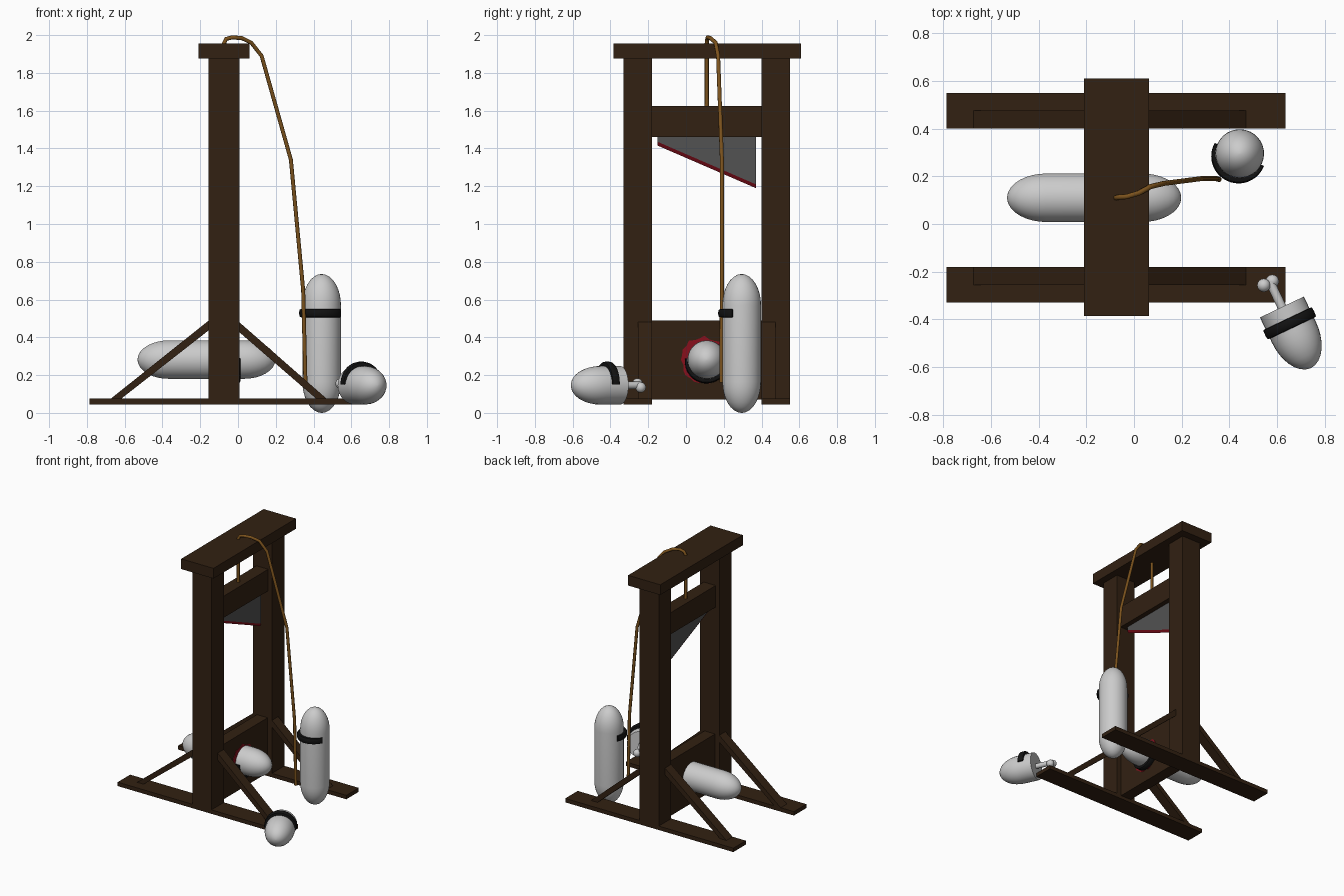
import bpy, bmesh, math, random
from mathutils import Vector, Matrix

if "Cube" in bpy.data.objects:
    bpy.data.objects.remove(bpy.data.objects["Cube"])

random.seed(3)
YC = 0.11          # centre line between the two posts
XC = -0.075        # middle of the posts in depth


def material(name, color):
    m = bpy.data.materials.new(name)
    m.diffuse_color = (*color, 1)
    m.use_nodes = True
    m.node_tree.nodes["Principled BSDF"].inputs["Base Color"].default_value = m.diffuse_color
    return m


WOOD = material("dark_wood", (0.032, 0.015, 0.006))
ROPE = material("rope", (0.2, 0.085, 0.012))
STEEL = material("steel", (0.085, 0.085, 0.085))
RED = material("red", (0.25, 0.005, 0.012))
BLACK = material("black", (0.006, 0.006, 0.006))


def finish(bm, name, mat=None, matrix=None, smooth=False):
    bmesh.ops.recalc_face_normals(bm, faces=bm.faces)
    me = bpy.data.meshes.new(name)
    bm.to_mesh(me)
    bm.free()
    ob = bpy.data.objects.new(name, me)
    bpy.context.collection.objects.link(ob)
    if mat:
        me.materials.append(mat)
    if matrix:
        ob.matrix_world = matrix
    if smooth:
        bpy.ops.object.select_all(action='DESELECT')
        ob.select_set(True)
        bpy.context.view_layer.objects.active = ob
        bpy.ops.object.shade_smooth_by_angle(angle=math.radians(40))
    return ob


def prism(name, points, direction, mat):
    """Flat polygon extruded along a vector."""
    bm = bmesh.new()
    f = bm.faces.new([bm.verts.new(p) for p in points])
    r = bmesh.ops.extrude_face_region(bm, geom=[f])
    bmesh.ops.translate(bm, vec=direction,
                        verts=[v for v in r['geom'] if isinstance(v, bmesh.types.BMVert)])
    bm.faces.index_update()
    return finish(bm, name, mat)


def box(name, x, y, z, mat):
    pts = [(x[0], y[0], z[0]), (x[1], y[0], z[0]), (x[1], y[1], z[0]), (x[0], y[1], z[0])]
    return prism(name, pts, (0, 0, z[1] - z[0]), mat)


def bridge(bm, rings, closed=True):
    n = len(rings[0])
    for a, b in zip(rings, rings[1:]):
        for i in range(n):
            j = (i + 1) % n
            bm.faces.new((a[i], a[j], b[j], b[i]))
    bm.faces.new(rings[0])
    bm.faces.new(rings[-1])


def frame(origin, axis, facing):
    """Local z runs along the axis, local x points where the figure faces."""
    z = Vector(axis).normalized()
    x = Vector(facing)
    x = (x - z * x.dot(z)).normalized()
    return Matrix.Translation(origin) @ Matrix((x, z.cross(x), z)).transposed().to_4x4()


def figure(name, matrix, length, cut=False, r=0.102, cap=0.165, n=32):
    """Capsule body, optionally with a flat cut end, plus its crescent collar."""
    bm = bmesh.new()
    steps = [math.radians(a) for a in (88, 78, 66, 54, 42, 30, 20, 10, 0)]
    top = [(r * math.cos(a), length - cap + cap * math.sin(a)) for a in reversed(steps)]
    bottom = [(r, 0)] if cut else [(r * math.cos(a), cap - cap * math.sin(a)) for a in steps]
    rings = [[bm.verts.new((q * math.cos(2 * math.pi * i / n), q * math.sin(2 * math.pi * i / n), h))
              for i in range(n)] for q, h in bottom + top]
    bridge(bm, rings)
    finish(bm, name + "_body", None, matrix, True)

    bm = bmesh.new()
    rings = []
    for k in range(25):
        t = k / 24
        a = math.radians(-88 + 176 * t)
        w = 0.006 + 0.012 * math.sin(math.pi * t)
        rings.append([])
        for s in range(12):
            b = 2 * math.pi * s / 12
            cb, sb = math.cos(b), math.sin(b)
            q = 0.108 + w * math.copysign(abs(cb) ** 0.6, cb)
            h = length - 0.207 + 0.022 * math.copysign(abs(sb) ** 0.6, sb)
            rings[-1].append(bm.verts.new((q * math.cos(a), q * math.sin(a), h)))
    bridge(bm, rings)
    finish(bm, name + "_collar", BLACK, matrix, True)


# feet, posts and braces, repeated for each side
for side, s in (("near", -1), ("far", 1)):
    inner, outer = YC + s * 0.29, YC + s * 0.44
    ys = sorted((inner, outer))
    box(side + "_foot", (-0.785, 0.635), ys, (0.045, 0.075), WOOD)
    box(side + "_post", (-0.155, 0.007), ys, (0.045, 1.88), WOOD)
    for end, pts in (("left", ((-0.68, 0.07), (-0.625, 0.07), (-0.145, 0.445), (-0.145, 0.497))),
                     ("right", ((0.475, 0.07), (0.42, 0.07), (-0.002, 0.435), (-0.002, 0.488)))):
        prism(f"{side}_{end}_brace", [(x, inner, z) for x, z in pts], (0, s * 0.075, 0), WOOD)

# cross pieces
box("top_beam", (-0.21, 0.062), (-0.385, 0.61), (1.877, 1.955), WOOD)
box("neck_board", (XC - 0.045, XC + 0.045), (-0.18, 0.4), (0.07, 0.49), WOOD)
box("blade_carrier", (XC - 0.05, XC + 0.05), (-0.18, 0.4), (1.46, 1.625), WOOD)

# slanted blade and its stained edge
prism("blade", [(XC - 0.012, y, z) for y, z in ((-0.15, 1.46), (0.37, 1.46), (0.37, 1.21), (-0.15, 1.435))],
      (0.024, 0, 0), STEEL)
prism("blade_edge", [(XC - 0.012, -0.15, 1.435), (XC + 0.012, -0.15, 1.435), (XC, -0.15, 1.418)],
      (0, 0.0001, 0), STEEL)
bm = bmesh.new()
ends = [[bm.verts.new(p) for p in ((XC - 0.012, y, z), (XC + 0.012, y, z), (XC, y, z - 0.02))]
        for y, z in ((-0.15, 1.435), (0.37, 1.21))]
bridge(bm, ends)
finish(bm, "blade_stained_edge", RED)

# splash around the neck hole
bm = bmesh.new()
ring = []
for i in range(28):
    a, q = 2 * math.pi * i / 28, random.uniform(0.112, 0.132)
    ring.append((XC + 0.044, YC - 0.012 + q * math.cos(a), 0.28 + q * math.sin(a)))
bm.free()
prism("splash", ring, (0.004, 0, 0), RED)

# rope over the beam and down to the standing figure
cu = bpy.data.curves.new("rope", 'CURVE')
cu.dimensions = '3D'
cu.bevel_depth = 0.011
cu.bevel_resolution = 2
cu.use_fill_caps = True
path = [(XC, 0.11, 1.6), (XC, 0.11, 1.955), (-0.062, 0.113, 1.98), (-0.03, 0.115, 1.988),
        (0.02, 0.13, 1.984), (0.07, 0.157, 1.96), (0.125, 0.17, 1.89), (0.28, 0.19, 1.34),
        (0.345, 0.19, 0.65), (0.357, 0.187, 0.16)]
sp = cu.splines.new('POLY')
sp.points.add(len(path) - 1)
for p, c in zip(sp.points, path):
    p.co = (*c, 1)
cu.materials.append(ROPE)
bpy.context.collection.objects.link(bpy.data.objects.new("rope", cu))

# standing, lying and cut figures
figure("standing", frame((0.443, 0.295, 0), (0, 0, 1), (-0.42, -0.9, 0)), 0.735)
figure("lying", frame((-0.532, YC, 0.282), (1, 0, 0), (0, -0.1, -1)), 0.73)
cut = Vector((0.62, -0.348, 0.146))
axis = Vector((0.43, -0.905, 0)).normalized()
figure("cut", frame(cut, axis, (0, 0, 1)), 0.283, cut=True)

# bone sticking out of the cut end
bm = bmesh.new()
bmesh.ops.create_cone(bm, cap_ends=True, segments=16, radius1=0.019, radius2=0.019, depth=0.13)
finish(bm, "bone_shaft", None, frame(cut - axis * 0.05, axis, (0, 0, 1)), True)
for i, c in enumerate(((0.544, -0.257, 0.155), (0.58, -0.24, 0.135))):
    bm = bmesh.new()
    bmesh.ops.create_uvsphere(bm, u_segments=16, v_segments=10, radius=0.028)
    finish(bm, f"bone_knob_{i + 1}", None, Matrix.Translation(c), True)
